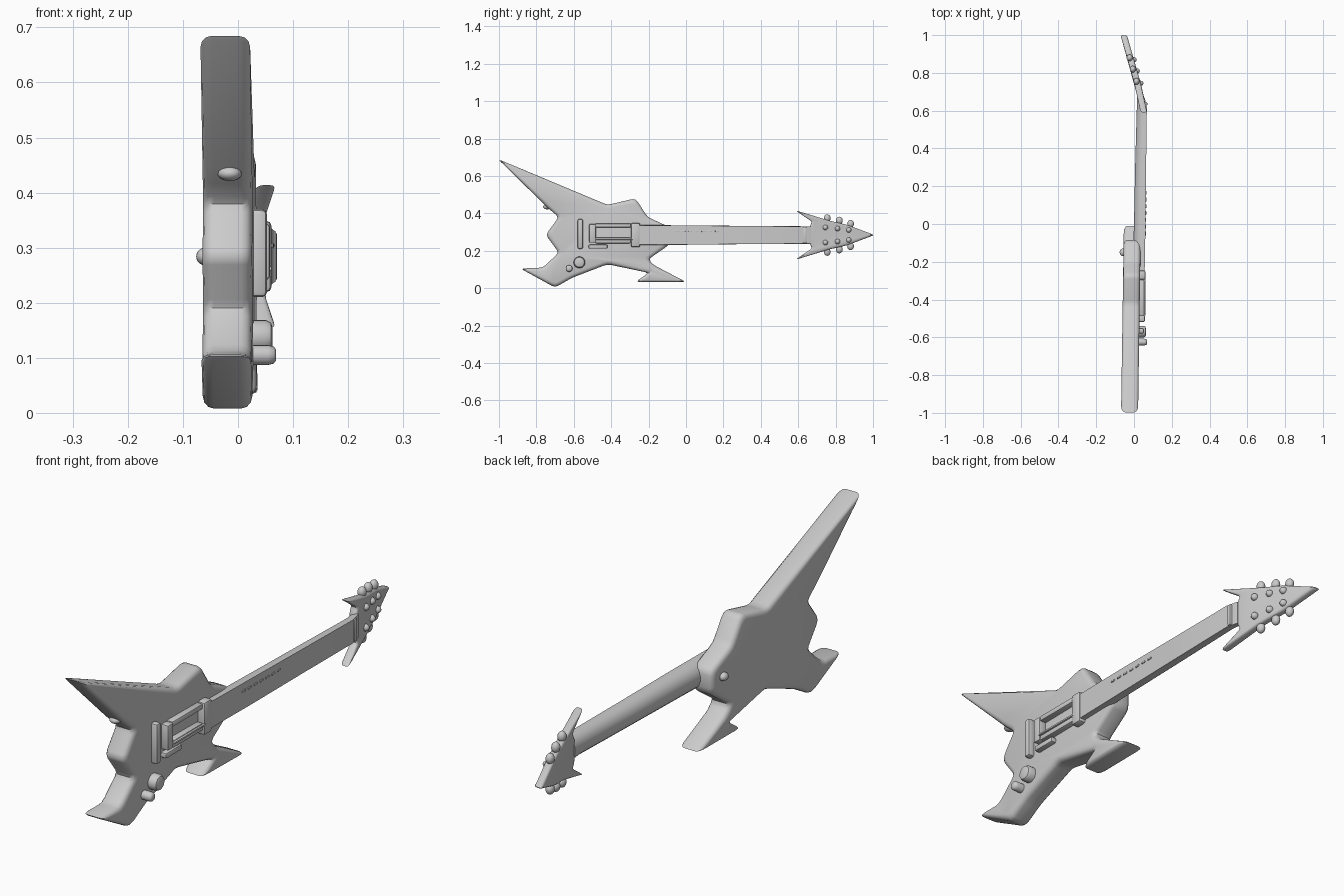
import bpy, bmesh, math
from mathutils import Vector

if "Cube" in bpy.data.objects:
    bpy.data.objects.remove(bpy.data.objects["Cube"])

grey = bpy.data.materials.new("grey")
grey.diffuse_color = (0.6, 0.6, 0.6, 1)
grey.use_nodes = True
grey.node_tree.nodes["Principled BSDF"].inputs["Base Color"].default_value = grey.diffuse_color


def finish(name, bm, angle=40):
    bmesh.ops.recalc_face_normals(bm, faces=bm.faces)
    me = bpy.data.meshes.new(name)
    bm.to_mesh(me)
    bm.free()
    ob = bpy.data.objects.new(name, me)
    bpy.context.collection.objects.link(ob)
    me.materials.append(grey)
    bpy.ops.object.select_all(action='DESELECT')
    bpy.context.view_layer.objects.active = ob
    ob.select_set(True)
    bpy.ops.object.shade_smooth_by_angle(angle=math.radians(angle))
    return ob


def loft(name, rings, angle=40):
    """Skin a list of equal-length rings and cap both ends."""
    bm = bmesh.new()
    vs = [[bm.verts.new(p) for p in r] for r in rings]
    n = len(vs[0])
    for a, b in zip(vs, vs[1:]):
        for i in range(n):
            j = (i + 1) % n
            bm.faces.new((a[i], a[j], b[j], b[i]))
    bm.faces.new(vs[0])
    bm.faces.new(vs[-1])
    return finish(name, bm, angle)


def inset(pts, d):
    """Move a clockwise outline inward, limiting the shift at sharp tips."""
    out = []
    for i, p in enumerate(pts):
        a = (p - pts[i - 1]).normalized()
        b = (pts[(i + 1) % len(pts)] - p).normalized()
        n1, n2 = Vector((a.y, -a.x)), Vector((b.y, -b.x))
        m = (n1 + n2).normalized()
        out.append(p + m * d * min(1 / max(m.dot(n1), 0.1), 1.8))
    return out


def rounded(pts, r):
    out = []
    for i, p in enumerate(pts):
        q = [pts[i - 1] - p, pts[(i + 1) % len(pts)] - p]
        a, b = [p + v.normalized() * min(r, v.length * 0.4) for v in q]
        out += [a, a * 0.25 + p * 0.5 + b * 0.25, b]
    return out


def slab(name, outline, x0, x1, edge, corner, bend):
    """Plate in the yz plane with softened rims; bend(y) shifts it in x."""
    pts = [Vector(p) for p in outline]
    steps = [math.radians(a) for a in (0, 30, 60, 90)]
    layers = [(x0 + edge * (1 - math.sin(t)), edge * (1 - math.cos(t))) for t in steps]
    layers = [(x0 + edge * (1 - math.cos(t)), edge * (1 - math.sin(t))) for t in steps]
    layers += [(x0 + x1 - x, d) for x, d in reversed(layers)]
    rings = []
    for x, d in layers:
        rings.append([(x + bend(p.x), p.x, p.y) for p in rounded(inset(pts, d), corner)])
    return loft(name, rings)


def block(name, c, size, bevel=0.006):
    bm = bmesh.new()
    bmesh.ops.create_cube(bm, size=1)
    bmesh.ops.scale(bm, vec=size, verts=bm.verts)
    bmesh.ops.bevel(bm, geom=bm.edges[:], offset=bevel, segments=2, affect='EDGES', profile=0.5)
    bmesh.ops.translate(bm, vec=c, verts=bm.verts)
    return finish(name, bm)


def ball(name, c, size):
    bm = bmesh.new()
    bmesh.ops.create_uvsphere(bm, u_segments=16, v_segments=10, radius=1)
    bmesh.ops.scale(bm, vec=size, verts=bm.verts)
    bmesh.ops.translate(bm, vec=c, verts=bm.verts)
    return finish(name, bm, 60)


def knob(name, c, r, h):
    """Domed knob whose axis points along x."""
    prof = [(0, r), (h * 0.7, r), (h * 0.92, r * 0.85), (h, r * 0.55)]
    rings = [[(c[0] + x, c[1] + q * math.cos(k * math.pi / 10), c[2] + q * math.sin(k * math.pi / 10))
              for k in range(20)] for x, q in prof]
    return loft(name, rings)


# Body with long upper horn, lower horns and notches
body = [(-1.005, .69), (-.42, .445), (-.27, .48), (-.205, .38), (-.085, .325), (-.085, .235),
        (-.20, .155), (-.175, .125), (0.0, .033), (-.27, .033), (-.20, .082), (-.42, .128),
        (-.61, .055), (-.70, .003), (-.885, .105), (-.765, .11), (-.68, .19), (-.75, .285),
        (-.68, .38), (-.74, .43)]
slab("body", body, -.061, .029, .02, .02, lambda y: .015 * (y + .5))

# Neck with flat fingerboard and rounded back
section = [(1, -1), (1, 1), (.75, 1.02), (.4, .9), (.12, .6), (0, .2),
           (0, -.2), (.12, -.6), (.4, -.9), (.75, -1.02)]
rings = []
for y, x0, x1, w in [(-.28, -.01, .056, .052), (0, .0, .061, .051), (.3, .006, .064, .048),
                     (.62, .015, .068, .046), (.67, .015, .056, .046)]:
    rings.append([(x0 + (x1 - x0) * u, y, .284 + w * v) for u, v in section])
loft("neck", rings)
block("nut", (.056, .635, .284), (.03, .02, .09))


# Swept headstock with two backward wings, tilted back
def tilt(y):
    return .047 - .2 * (y - .62) - .25 * max(0, y - .72) * .35


half = [(.585, .132), (.77, .076), (.86, .055), (1.0, .003)]
back = [(.66, .046), (.675, .07)]
top = [(y, .284 + d) for y, d in back + half]
head = top + [(y, .284 - d) for y, d in reversed(back + half)]
slab("headstock", head, -.018, .016, .01, .012, tilt)

# Tuners along both sides of the headstock
for side in (-1, 1):
    for y, d in [(.755, .09), (.82, .077), (.88, .06)]:
        x = tilt(y)
        ball("tuner_key", (x - .004, y, .284 + side * d), (.016, .018, .021))
        ball("tuner_post", (x + .017, y - .01, .284 + side * d * .45), (.016, .014, .014))

# Pickups, bridge and tailpiece
for z, w in [(.335, .022), (.255, .03)]:
    block("pickup", (.035, -.39, z), (.04, .19, w))
block("pickup_rail", (.04, -.38, .262), (.044, .21, .008), .003)
block("bridge", (.037, -.50, .293), (.042, .035, .10))
block("tailpiece", (.034, -.565, .29), (.038, .03, .16), .01)
block("neck_pickup", (.036, -.27, .284), (.05, .05, .13), .01)
block("selector", (.034, -.47, .222), (.034, .10, .022))

# Position markers on the fingerboard
for i in range(7):
    y = -.05 + i * .036
    block("marker", (.0605 + y * .01, y, .304), (.008, .02, .008), .002)

# Control knobs and strap buttons
knob("volume_knob", (.02, -.57, .138), .031, .043)
knob("tone_knob", (.02, -.625, .105), .018, .049)
ball("rear_strap_button", (-.015, -.742, .435), (.022, .022, .014))
ball("back_strap_button", (-.06, -.15, .284), (.016, .02, .016))
